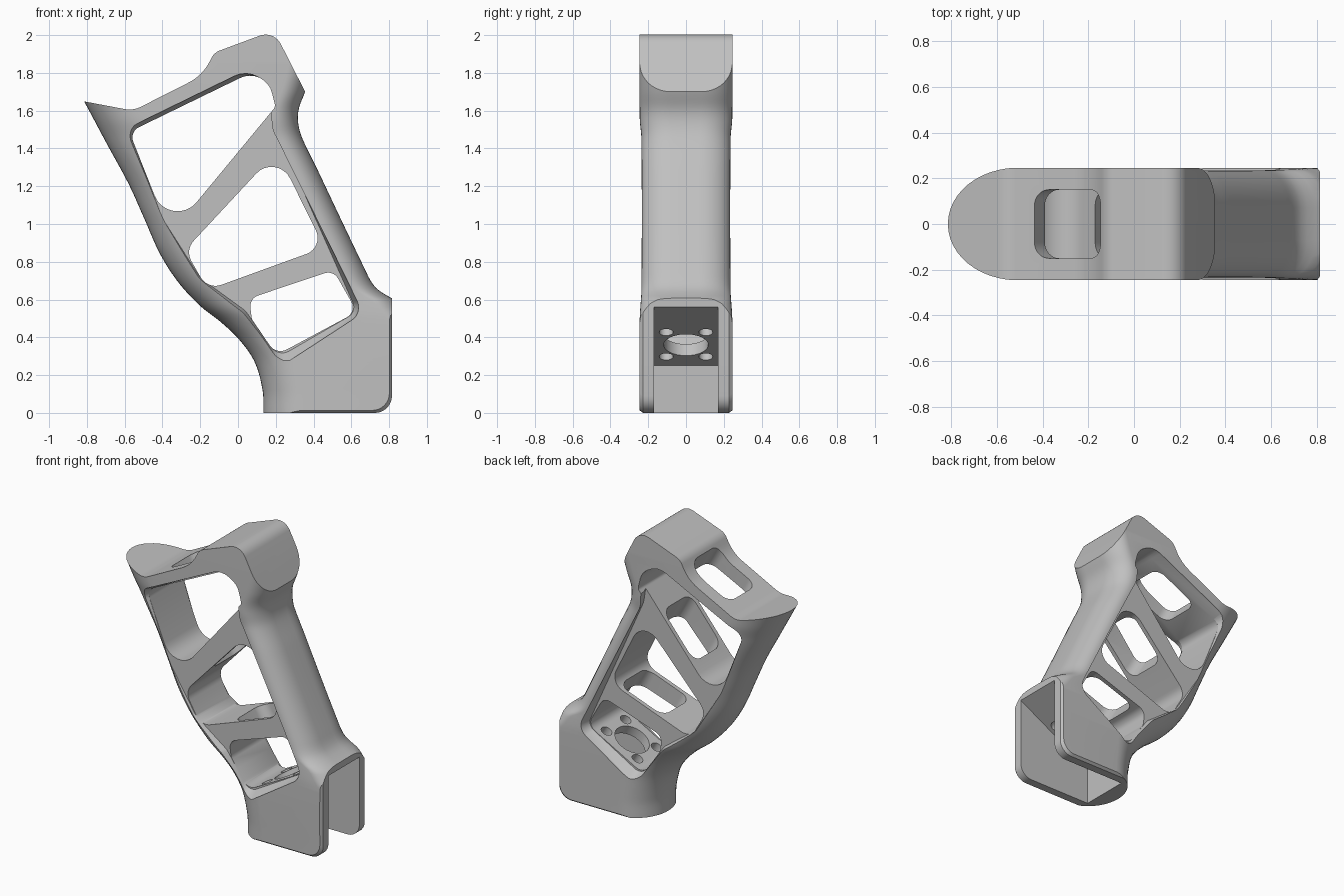
import bpy, bmesh, math
from mathutils import Vector

if "Cube" in bpy.data.objects:
    bpy.data.objects.remove(bpy.data.objects["Cube"])

grey = bpy.data.materials.new("satin_grey")
grey.diffuse_color = (0.53, 0.53, 0.53, 1)
grey.use_nodes = True
grey.node_tree.nodes["Principled BSDF"].inputs["Base Color"].default_value = grey.diffuse_color


def make(name, bm):
    bmesh.ops.recalc_face_normals(bm, faces=bm.faces)
    mesh = bpy.data.meshes.new(name)
    bm.to_mesh(mesh)
    bm.free()
    mesh.materials.append(grey)
    ob = bpy.data.objects.new(name, mesh)
    bpy.context.collection.objects.link(ob)
    return ob


def loft(name, rings):
    bm = bmesh.new()
    rows = [[bm.verts.new(p) for p in r] for r in rings]
    n = len(rows[0])
    for a, b in zip(rows, rows[1:]):
        for i in range(n):
            j = (i + 1) % n
            bm.faces.new((a[i], a[j], b[j], b[i]))
    bm.faces.new(rows[0])
    bm.faces.new(rows[-1])
    return make(name, bm)


def side_loft(name, layers):
    """Loft side outlines given as (y, points)."""
    return loft(name, [[(x, y, z) for x, z in pts] for y, pts in layers])


def rounded(corners, seg=8):
    """Polygon from (x, z, radius) corners with circular fillets."""
    out, n = [], len(corners)
    for i, (x, z, r) in enumerate(corners):
        p = Vector((x, z))
        a = (Vector(corners[i - 1][:2]) - p).normalized()
        b = (Vector(corners[(i + 1) % n][:2]) - p).normalized()
        if r == 0:
            out.append(p)
            continue
        half = a.angle(b) / 2
        c = p + (a + b).normalized() * r / math.sin(half)
        t = r / math.tan(half)
        s, e = p + a * t - c, p + b * t - c
        sweep = s.angle(e)
        for k in range(seg + 1):
            f = k / seg
            out.append(c + (s * math.sin((1 - f) * sweep) + e * math.sin(f * sweep)) / math.sin(sweep))
    return out


def curve(table, z):
    """Smooth interpolation through (z, value) pairs."""
    m = len(table)
    slope = [(table[min(i + 1, m - 1)][1] - table[max(i - 1, 0)][1]) /
             (table[min(i + 1, m - 1)][0] - table[max(i - 1, 0)][0]) for i in range(m)]
    for i in range(m - 1):
        (z0, a), (z1, b) = table[i], table[i + 1]
        if z <= z1:
            d = z1 - z0
            t = (z - z0) / d
            return (a * (2*t**3 - 3*t*t + 1) + slope[i] * d * (t**3 - 2*t*t + t)
                    + b * (3*t*t - 2*t**3) + slope[i + 1] * d * (t**3 - t*t))
    return table[-1][1]


def boolean(target, cutter, op="DIFFERENCE"):
    mod = target.modifiers.new("cut", "BOOLEAN")
    mod.operation, mod.object, mod.solver = op, cutter, "EXACT"
    bpy.context.view_layer.objects.active = target
    bpy.ops.object.modifier_apply(modifier=mod.name)
    bpy.data.objects.remove(cutter)


# Grip body: horizontal sections with a round palm side and a softer finger side
LEFT = [(-0.1, 0.135), (0.0, 0.135), (0.12, 0.13), (0.27, 0.088), (0.386, 0.008), (0.48, -0.09),
        (0.566, -0.2), (0.69, -0.315), (0.84, -0.412), (1.03, -0.497), (1.21, -0.578), (1.42, -0.692),
        (1.65, -0.815), (2.1, -1.06)]
RIGHT = [(-0.1, 1.1), (0.3, 1.08), (0.45, 0.95), (0.55, 0.87), (0.595, 0.835), (0.615, 0.80), (0.635, 0.765),
         (0.66, 0.732), (0.70, 0.702), (0.76, 0.672), (1.0, 0.557), (1.3, 0.415), (1.46, 0.338),
         (1.54, 0.318), (1.61, 0.322), (1.7, 0.355), (1.8, 0.385), (1.9, 0.41), (2.1, 0.45)]
DEPTH = [(-0.1, 0.22), (0.2, 0.23), (0.45, 0.31), (0.7, 0.29), (1.2, 0.27), (2.1, 0.28)]
WIDTH = [(-0.1, 0.245), (0.5, 0.245), (0.65, 0.236), (1.45, 0.236), (1.56, 0.245), (2.1, 0.245)]


def section(z):
    l, r, d, w = (curve(t, z) for t in (LEFT, RIGHT, DEPTH, WIDTH))
    rx, ry = 0.125, 0.165
    ring = []
    for k in range(25):
        a = math.pi / 2 + math.pi * k / 24
        ring.append((l + d + d * math.cos(a), w * math.sin(a), z))
    for sign in (-1, 1):
        for k in range(11):
            a = math.pi / 2 * (k if sign > 0 else 10 - k) / 10
            if sign < 0:
                a = math.pi / 2 - math.pi / 2 * k / 10
            else:
                a = math.pi / 2 * k / 10
            ring.append((r - rx + rx * math.cos(a), sign * (w - ry + ry * math.sin(a)), z))
    return ring


grip = loft("grip_frame", [section(-0.1 + 2.2 * i / 110) for i in range(111)])


# Side silhouette trims the crown, mount face and base, with a fine base chamfer
def trim(i):
    return rounded([(-1.2, 1.722, 0), (-0.555, 1.600, 0.13), (-0.19, 1.785, 0.25), (-0.125, 1.908, 0.08),
                    (0.19, 2.025, 0.09), (0.358, 1.695, 0), (0.815 - i, 1.695, 0),
                    (0.815 - i, i, 0.09), (-1.2, i, 0)])


boolean(grip, side_loft("trim", [(y, trim(i)) for y, i in (
    (-0.5, 0.014), (-0.246, 0.014), (-0.228, 0), (0.228, 0), (0.246, 0.014), (0.5, 0.014))]), "INTERSECT")

# Flared recess around the openings on both sides
RIM = [(-0.605, 1.497, 0.08), (0.155, 1.868, 0.13), (0.182, 1.5, 0.15), (0.662, 0.53, 0.08),
       (0.222, 0.244, 0.07), (0.02, 0.53, 0.1), (-0.22, 0.70, 0.1), (-0.42, 1.02, 0.1)]
FLOOR = [(-0.575, 1.488, 0.06), (0.145, 1.838, 0.12), (0.200, 1.5, 0.15), (0.630, 0.535, 0.06),
         (0.215, 0.295, 0.07), (0.04, 0.54, 0.1), (-0.20, 0.715, 0.1), (-0.40, 1.03, 0.1)]
for s in (-1, 1):
    boolean(grip, side_loft("recess", [(s * 0.18, rounded(FLOOR)), (s * 0.238, rounded(RIM)),
                                       (s * 0.4, rounded(RIM))]))

# Three openings that leave two diagonal struts
OPENINGS = [
    [(-0.575, 1.488, 0.06), (0.145, 1.838, 0.12), (0.198, 1.62, 0.03), (-0.36, 0.945, 0.13)],
    [(0.2055, 1.384, 0.11), (0.457, 0.876, 0.09), (-0.16, 0.652, 0.09), (-0.28, 0.862, 0.09)],
    [(0.505, 0.755, 0.06), (0.06, 0.606, 0.06), (0.073, 0.497, 0.06), (0.203, 0.306, 0.07), (0.63, 0.535, 0.06)],
]
for o in OPENINGS:
    boolean(grip, side_loft("opening", [(-0.5, rounded(o)), (0.5, rounded(o))]))

# Mount channel open to the base and the forward face
channel = [(0.25, -0.1), (0.25, 0.252), (1.0, 0.662), (1.0, -0.1)]
boolean(grip, side_loft("channel", [(-0.17, channel), (0.17, channel)]))

# Slot and bolt holes along the tilted axis of the grip
U, W, Y = Vector((0.877, 0, 0.48)), Vector((0.48, 0, -0.877)), Vector((0, 1, 0))


def axis_cut(name, centre, pts, t0, t1):
    boolean(grip, loft(name, [[U * (centre + a) + Y * b + W * t for a, b in pts] for t in (t0, t1)]))


def circle(a, b, r, n=32):
    return [(a + r * math.cos(2 * math.pi * k / n), b + r * math.sin(2 * math.pi * k / n)) for k in range(n)]


axis_cut("slot", 0.592, rounded([(-0.177, -0.15, 0.07), (0.177, -0.15, 0.07),
                                 (0.177, 0.15, 0.07), (-0.177, 0.15, 0.07)]), -2.2, -0.35)
axis_cut("bolt_hole", 0.565, circle(0, 0, 0.118), -0.28, 0.1)
for a in (-0.135, 0.135):
    for b in (-0.105, 0.105):
        axis_cut("screw_hole", 0.57, circle(a, b, 0.037, 20), -0.24, 0.1)

bpy.ops.object.select_all(action="DESELECT")
grip.select_set(True)
bpy.context.view_layer.objects.active = grip
bpy.ops.object.shade_smooth_by_angle(angle=math.radians(30))
